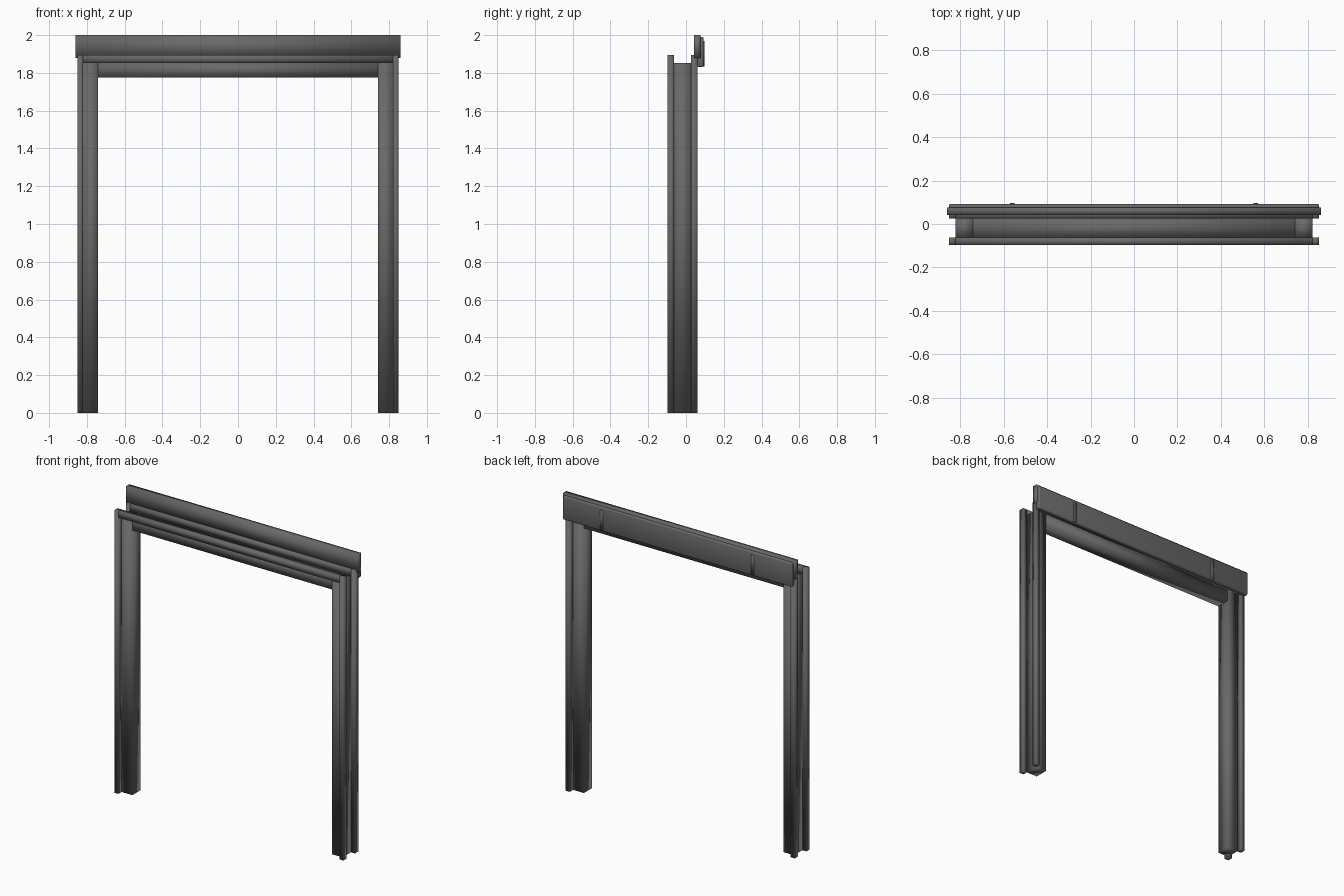
import bpy
import bmesh

cube = bpy.data.objects.get("Cube")
if cube:
    bpy.data.objects.remove(cube, do_unlink=True)

grey = bpy.data.materials.new("dark grey")
grey.use_nodes = True
grey.diffuse_color = (0.14, 0.14, 0.14, 1)
grey.node_tree.nodes["Principled BSDF"].inputs["Base Color"].default_value = grey.diffuse_color


def box(name, x, y, z, bevel=0):
    """Softly shaded box from its (low, high) range on each axis."""
    bm = bmesh.new()
    bmesh.ops.create_cube(bm, size=1)
    for v in bm.verts:
        v.co = [r[0] if c < 0 else r[1] for c, r in zip(v.co, (x, y, z))]
    for f in bm.faces:
        f.smooth = True
    mesh = bpy.data.meshes.new(name)
    bm.to_mesh(mesh)
    bm.free()
    mesh.materials.append(grey)
    obj = bpy.data.objects.new(name, mesh)
    bpy.context.collection.objects.link(obj)
    if bevel:
        mod = obj.modifiers.new("Rounded edges", "BEVEL")
        mod.width = bevel
        mod.segments = 2
    return obj


INNER, JAMB, OUTER = 0.74, 0.82, 0.85      # half widths of the frame
HEAD, LINTEL, TRIM = 1.776, 1.853, 1.895   # heights of the frame
CORE = (-0.063, 0.026)
TRIMS = {"front": (-0.097, -0.063), "back": (0.026, 0.061)}

# Side jambs with their corner trims
for side, s in (("left", 1), ("right", -1)):
    box(side + "_jamb", sorted((s * INNER, s * JAMB)), CORE, (0, LINTEL))
    for face, y in TRIMS.items():
        box(f"{side}_{face}_trim", sorted((s * JAMB, s * OUTER)), y, (0, TRIM))

# Lintel and the trims along its upper edges
box("lintel", (-INNER, INNER), CORE, (HEAD, LINTEL))
for face, y in TRIMS.items():
    box(f"top_{face}_trim", (-JAMB, JAMB), y, (LINTEL, TRIM))

# Overhead rail and rear cover board
box("overhead_rail", (-0.86, 0.86), (0.042, 0.077), (1.88, 2.0))
box("cover_board", (-OUTER, OUTER), (0.061, 0.093), (1.83, 1.99), 0.008)

# Narrow ribs on the back of the cover
for side, s in (("left", 1), ("right", -1)):
    box(side + "_cover_rib", (s * 0.56 - 0.01, s * 0.56 + 0.01), (0.09, 0.097), (1.835, 1.97))
